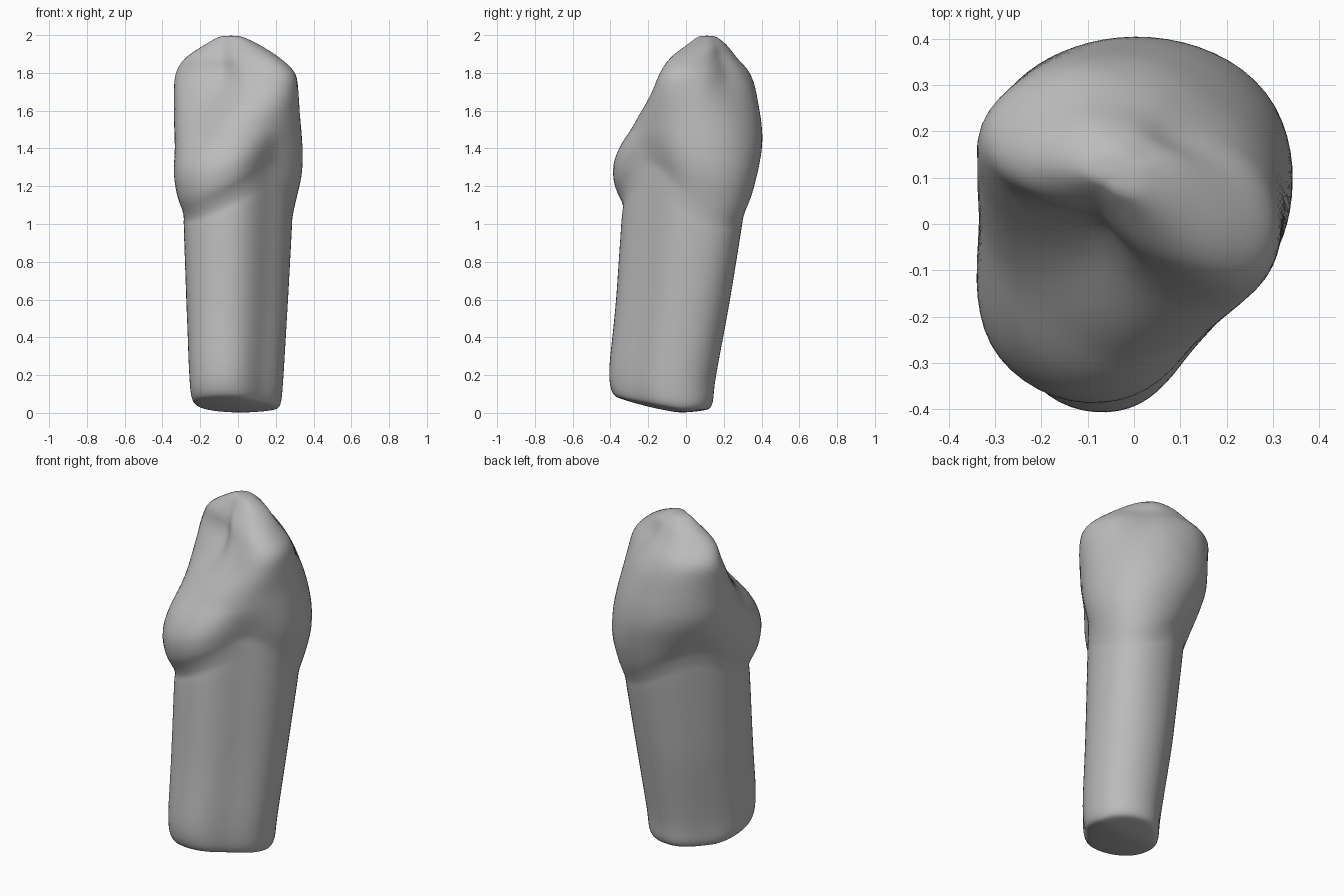
import bpy, bmesh, math
from mathutils import Vector

cube = bpy.data.objects.get("Cube")
if cube:
    bpy.data.objects.remove(cube, do_unlink=True)

SIDES = 72      # points around each section
STEPS = 6       # rings between neighbouring sections


def section(z, cx, cy, *radii):
    """A cross-section: height, centre and eight radii, anticlockwise from +x."""
    return Vector((z, cx, cy, *radii))


def spline(a, b, c, d, t):
    """Catmull-Rom blend from b to c."""
    return b + 0.5 * t * (c - a + t * (2 * a - 5 * b + 4 * c - d + t * (3 * (b - c) + d - a)))


def shrink(base, z, factor):
    """Copy of a section at another height with its radii scaled."""
    return section(z, base[1], base[2], *[r * factor for r in base[3:]])


# Root: a tapering, leaning oval with a rounded tip
tip = section(.17, -.01, -.125, .24, .295, .275, .215, .238, .30, .275, .2)
neck = section(1.0, 0, -.01, .28, .34, .315, .275, .285, .34, .32, .24)
sections = [shrink(tip, 0, .3), shrink(tip, .012, .75), shrink(tip, .04, .94), tip]
sections += [tip.lerp(neck, t) for t in (.33, .66, .92)]
sections.append(neck)

# Crown: bulging base, scooped inner face, diagonal crest and rounded cusp
sections += [section(*row) for row in (
    (1.10, 0, 0, .297, .368, .345, .30, .31, .395, .365, .245),
    (1.25, 0, 0, .325, .402, .382, .345, .332, .412, .372, .26),
    (1.40, 0, 0, .332, .398, .405, .378, .335, .36, .335, .275),
    (1.55, .01, .02, .32, .345, .378, .39, .34, .262, .285, .29),
    (1.70, .04, .06, .277, .24, .295, .38, .355, .178, .222, .30),
    (1.80, .03, .10, .245, .16, .205, .318, .335, .142, .195, .315),
    (1.88, .0, .10, .195, .118, .15, .225, .265, .11, .14, .25),
    (1.95, -.02, .11, .125, .087, .095, .135, .15, .075, .085, .14),
    (1.995, -.035, .11, .05, .04, .045, .055, .06, .035, .04, .055),
)]


def outline(sec):
    """Points of a closed smooth outline through the section's radii."""
    z, cx, cy = sec[:3]
    inverse = [1 / r for r in sec[3:]]
    n = len(inverse)
    points = []
    for k in range(SIDES):
        i, t = divmod(k * n / SIDES, 1)
        i = int(i)
        r = 1 / spline(*[inverse[(i + j) % n] for j in (-1, 0, 1, 2)], t)
        a = math.tau * k / SIDES
        x, y = cx + r * math.cos(a), cy + r * math.sin(a)
        # The root tip is cut off at a slant, higher at the front
        lift = .2 * max(0, -y - .03) * max(0, 1 - z / .6)
        # The neck line arches up on two opposite sides and sits higher in front
        arch = .2 * math.cos(a - math.radians(135)) ** 2
        arch += .06 * max(0, -math.sin(a))
        lift += arch * max(0, 1 - abs(z - 1.05) / .45)
        points.append((x, y, z + lift))
    return points


bm = bmesh.new()
rings = []
last = len(sections) - 1
for i in range(last):
    around = [sections[min(max(i + j, 0), last)] for j in (-1, 0, 1, 2)]
    for s in range(STEPS):
        rings.append(outline(spline(*around, s / STEPS)))
rings.append(outline(sections[last]))
rings = [[bm.verts.new(p) for p in ring] for ring in rings]

for low, high in zip(rings, rings[1:]):
    for k in range(SIDES):
        m = (k + 1) % SIDES
        bm.faces.new((low[k], low[m], high[m], high[k]))


def close(ring, point):
    centre = bm.verts.new(point)
    for k in range(SIDES):
        bm.faces.new((ring[k], ring[(k + 1) % SIDES], centre))


close(rings[0], (-.01, -.11, .005))
close(rings[-1], (-.04, .11, 2.01))

# Soften the ridges left by the sections
for _ in range(4):
    bmesh.ops.smooth_vert(bm, verts=bm.verts, factor=.5,
                          use_axis_x=True, use_axis_y=True, use_axis_z=True)
bmesh.ops.recalc_face_normals(bm, faces=bm.faces)

mesh = bpy.data.meshes.new("tooth")
bm.to_mesh(mesh)
bm.free()
tooth = bpy.data.objects.new("tooth", mesh)
bpy.context.collection.objects.link(tooth)

grey = bpy.data.materials.new("plain grey")
grey.use_nodes = True
colour = (.5, .5, .5, 1)
grey.diffuse_color = colour
grey.node_tree.nodes["Principled BSDF"].inputs["Base Color"].default_value = colour
mesh.materials.append(grey)

bpy.context.view_layer.objects.active = tooth
tooth.select_set(True)
bpy.ops.object.shade_smooth()
